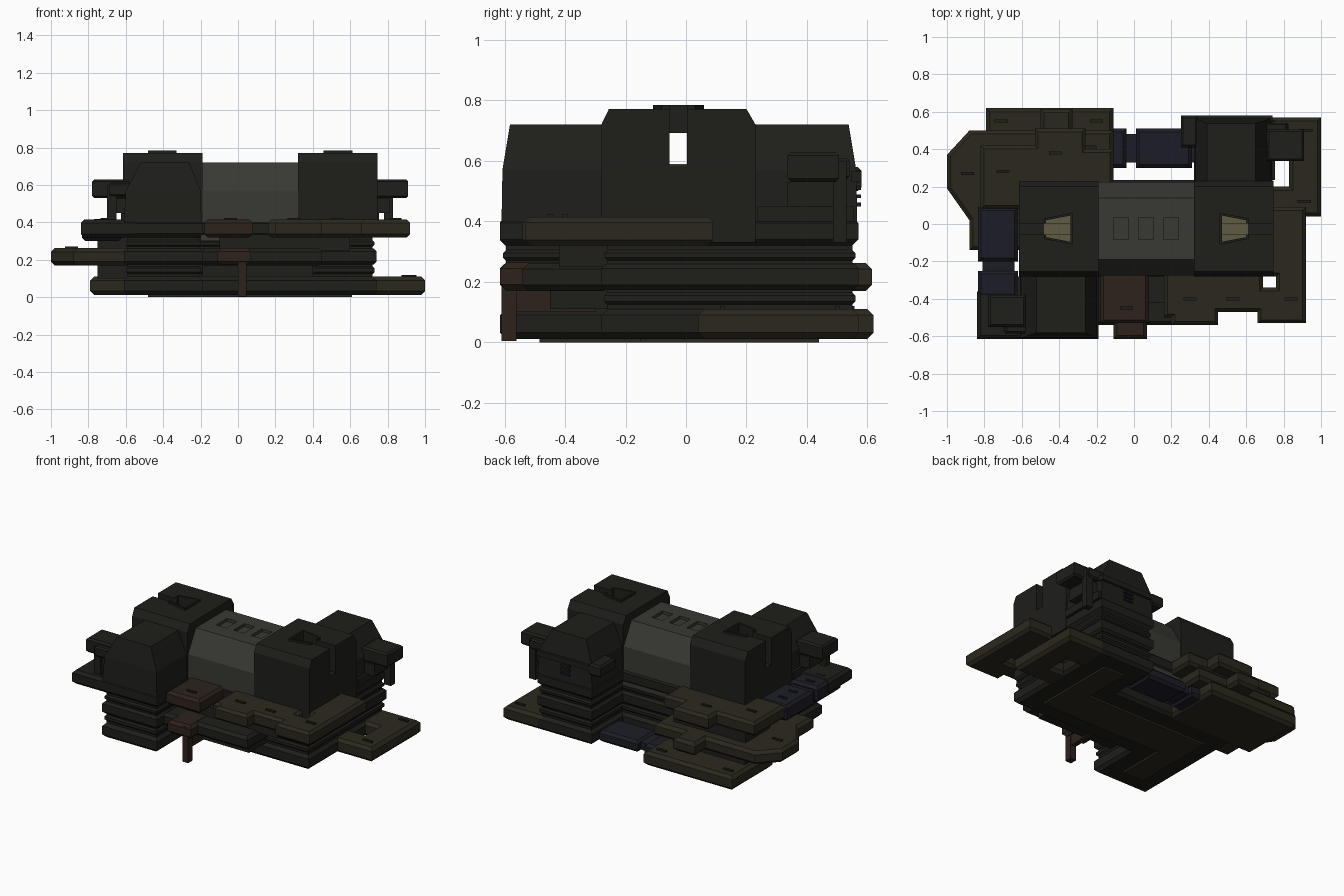
import bpy, bmesh

if "Cube" in bpy.data.objects:
    bpy.data.objects.remove(bpy.data.objects["Cube"])

def mat(name, r, g, b):
    m = bpy.data.materials.new(name)
    m.diffuse_color = (r, g, b, 1)
    m.use_nodes = True
    m.node_tree.nodes["Principled BSDF"].inputs["Base Color"].default_value = m.diffuse_color
    return m

DARK = mat("dark_metal", .013, .013, .011)
GREY = mat("grey_metal", .04, .04, .034)
OLIVE = mat("olive_deck", .024, .022, .012)
BLUE = mat("blue_walkway", .012, .012, .02)
RUST = mat("rust_deck", .026, .016, .011)
PALE = mat("pale_interior", .12, .105, .055)
CX, CY = .065, -.022   # the hull repeats when turned half round this point

def finish(name, bm, m):
    bmesh.ops.recalc_face_normals(bm, faces=bm.faces)
    me = bpy.data.meshes.new(name)
    bm.to_mesh(me)
    bm.free()
    ob = bpy.data.objects.new(name, me)
    bpy.context.collection.objects.link(ob)
    me.materials.append(m)
    return ob

def inset(pts, d):
    # mitred inset of an outline
    n = len(pts)
    area = sum(pts[i-1][0]*pts[i][1] - pts[i][0]*pts[i-1][1] for i in range(n))
    s = 1 if area > 0 else -1
    nrm = []
    for i in range(n):
        dx, dy = pts[(i+1) % n][0]-pts[i][0], pts[(i+1) % n][1]-pts[i][1]
        l = (dx*dx + dy*dy)**.5
        nrm.append((-dy/l*s, dx/l*s))
    out = []
    for i in range(n):
        (ax, ay), (bx, by) = nrm[i-1], nrm[i]
        k = d/(1 + ax*bx + ay*by)
        out.append((pts[i][0] + (ax+bx)*k, pts[i][1] + (ay+by)*k))
    return out

def prism(name, pts, lo, hi, m=DARK, axis='z', bevel=0):
    # extruded outline, optionally with chamfered upper and lower rims
    put = {'z': lambda a, b, t: (a, b, t), 'x': lambda a, b, t: (t, a, b)}[axis]
    levels = [(lo, pts), (hi, pts)]
    if bevel:
        small = inset(pts, bevel)
        levels = [(lo, small), (lo+bevel, pts), (hi-bevel, pts), (hi, small)]
    return loft(name, [[put(a, b, t) for a, b in p] for t, p in levels], m)

def loft(name, rows, m=DARK):
    bm = bmesh.new()
    loops = [[bm.verts.new(c) for c in row] for row in rows]
    bm.faces.new(loops[0])
    bm.faces.new(loops[-1])
    n = len(rows[0])
    for a, b in zip(loops, loops[1:]):
        for i in range(n):
            j = (i + 1) % n
            bm.faces.new((a[i], a[j], b[j], b[i]))
    return finish(name, bm, m)

def rect(x0, x1, y0, y1):
    return [(x0, y0), (x1, y0), (x1, y1), (x0, y1)]

def box(name, x0, x1, y0, y1, z0, z1, m=DARK, bevel=0):
    return prism(name, rect(x0, x1, y0, y1), z0, z1, m, bevel=bevel)

def turned(x0, x1, y0, y1):
    return 2*CX - x1, 2*CX - x0, 2*CY - y1, 2*CY - y0

def pair(name, x0, x1, y0, y1, z0, z1, m=DARK, bevel=0):
    box(name + "_front", x0, x1, y0, y1, z0, z1, m, bevel)
    box(name + "_back", *turned(x0, x1, y0, y1), z0, z1, m, bevel)

def cut(ob, cutter):
    mod = ob.modifiers.new("cut", 'BOOLEAN')
    mod.operation, mod.solver, mod.object = 'DIFFERENCE', 'EXACT', cutter
    bpy.context.view_layer.objects.active = ob
    bpy.ops.object.modifier_apply(modifier=mod.name)
    bpy.data.objects.remove(cutter)

# S-shaped hull: core, base and stacked ledges
HULL = [(-.61, -.615), (-.19, -.615), (-.19, -.28), (.74, -.28),
        (.74, .57), (.32, .57), (.32, .235), (-.61, .235)]
prism("hull_core", inset(HULL, .02), .06, .40)
prism("hull_base", HULL, .012, .11, DARK, bevel=.02)
prism("bottom_plate", inset(HULL, .13), 0, .03, OLIVE)
prism("hull_ledge_low", inset(HULL, .01), .125, .165, DARK, bevel=.01)
prism("hull_ledge_mid", HULL, .175, .26, DARK, bevel=.015)
prism("hull_ledge_high", inset(HULL, .01), .27, .305, DARK, bevel=.01)
prism("hull_top", HULL, .32, .415, DARK, bevel=.02)

# Lowest decks
prism("low_deck_right", [(.70, .04), (1, .04), (1, .57), (.70, .57), (.70, .34),
      (.83, .34), (.83, .2), (.70, .2)], .012, .11, OLIVE, bevel=.02)
box("low_deck_back", -.79, -.11, .18, .62, .012, .11, OLIVE, .02)

# Middle decks
prism("mid_deck_left", [(-.55, -.14), (-.88, -.14), (-.88, .02), (-1, .19), (-1, .37), (-.88, .5),
      (-.5, .5), (-.5, .615), (-.33, .615), (-.33, .5), (-.11, .5), (-.11, .18), (-.55, .18)],
      .17, .262, OLIVE, bevel=.02)
box("mid_deck_front", -.2, .45, -.54, -.25, .17, .262, DARK, .02)
box("mid_deck_stub", -.11, .07, -.615, -.4, .172, .264, RUST, .02)
box("mid_deck_support", -.19, .40, -.45, -.26, .11, .18)
box("front_strut", -.0, .045, -.61, -.56, .005, .25, RUST)
box("front_strut_brace", .005, .04, -.56, -.3, .10, .18, RUST)
box("left_deck_support", -.75, -.2, .15, .42, .10, .33)

# Upper decks
prism("high_deck_right", [(.16, -.24), (.16, -.5), (.2, -.5), (.2, -.54), (.45, -.54), (.45, -.47),
      (.66, -.47), (.66, -.53), (.92, -.53), (.92, .09), (.72, .09), (.72, -.28), (.76, -.28),
      (.76, -.34), (.69, -.34), (.69, -.24)], .32, .415, OLIVE, bevel=.018)
box("high_deck_front", -.18, .08, -.53, -.24, .32, .415, RUST, .018)
box("high_deck_support", -.1, .6, -.42, -.25, .25, .33)
prism("high_deck_left", [(-.58, .08), (-.82, .08), (-.82, .42), (-.53, .42), (-.53, .51),
      (-.26, .51), (-.26, .4), (-.11, .4), (-.11, .2), (-.58, .2)], .32, .415, OLIVE, bevel=.018)
box("high_deck_corner", -.84, -.55, -.615, -.36, .32, .415, DARK, .018)

# Blue walkways
for i, (a, b) in enumerate([(-.31, -.04), (.01, .31)]):
    box(f"back_walkway_{i}", a, b, .30, .51, .02, .1, BLUE, .018)
box("back_walkway_joint", -.15, .33, .33, .48, .035, .085, BLUE)
for i, (a, b) in enumerate([(-.2, .09), (-.5, -.25)]):
    box(f"side_walkway_{i}", -.835, -.62, a, b, .30, .41, BLUE, .018)
    for k in range(2):
        box(f"side_walkway_slot_{i}_{k}", -.77, -.71, a+.08+k*.11, a+.095+k*.11, .405, .418, BLUE)
box("side_walkway_joint", -.81, -.64, -.4, .1, .32, .385, BLUE)

# Towers with end slot and top opening
prof = [(-.28, .33), (.23, .33), (.23, .72), (.2, .772), (-.255, .772), (-.28, .72)]
for side, x0, x1, s in (("left", -.615, -.19, 1), ("right", .32, .745, -1)):
    t = prism(f"tower_{side}", prof, x0, x1, DARK, 'x')
    out = x0 if s > 0 else x1
    p, q = out + s*.145, out + s*.275
    hole = [(p, -.07), (p, .02), (q, .045), (q, -.095)]
    a, b = sorted((out - s*.05, p + s*.02))
    cut(t, box("cutter", a, b, -.055, .003, .59, .9))
    cut(t, box("cutter", x0-.05, x1+.05, -.055, .003, .585, .692))
    cut(t, prism("cutter", hole, .60, .9))
    # raised rim around the opening
    rim = prism(f"tower_rim_{side}", inset(hole, -.012), .765, .785)
    cut(rim, prism("cutter", hole, .7, .9))
    cut(rim, box("cutter", a, b, -.055, .003, .7, .9))
    lo, hi = sorted((p, q))
    floor = box(f"tower_floor_{side}", lo-.01, hi+.01, -.105, .055, .575, .604, PALE)
    cut(floor, box("cutter", lo-.1, hi+.1, -.055, .003, .59, .7))

# Bridge between the towers
bridge = prism("bridge", [(-.275, .3), (.225, .3), (.225, .57), (.14, .72), (-.19, .72), (-.275, .57)],
               -.2, .33, GREY, 'x')
cut(bridge, box("cutter", -.3, .4, -.055, .003, .585, .692))
for i in range(3):
    x = -.11 + i*.134
    cut(bridge, box("cutter", x, x+.08, -.083, .035, .70, .8))

# Side bays with sloped tops
shape = [(-.61, -.195, -.61, -.26, .4), (-.60, -.2, -.607, -.26, .57), (-.52, -.26, -.582, -.26, .72)]
loft("bay_front", [[(x, y, l[4]) for x, y in rect(*l[:4])] for l in shape])
loft("bay_back", [[(x, y, l[4]) for x, y in rect(*turned(*l[:4]))] for l in shape])

# Bay side pods, brackets, poles and vents
pair("bay_pod", -.78, -.58, -.55, -.38, .53, .63, DARK, .012)
pair("bay_pod_tip", -.69, -.57, -.585, -.47, .54, .61, DARK, .01)
pair("bay_bracket", -.68, -.58, -.56, -.38, .45, .53)
pair("bay_foot", -.625, -.58, -.6, -.28, .40, .45)
pair("bay_pole", -.70, -.65, -.575, -.53, .33, .6)
box("bay_back_side_pod", .25, .34, .41, .58, .5, .58, DARK, .012)
box("bay_back_beam", .27, .74, .545, .58, .53, .565)
for k in range(4):
    box(f"bay_vent_{k}", .49, .56, .55, .578, .45+k*.027, .462+k*.027, BLUE)

# Small deck latches
for i, (x, y, z) in enumerate([(.53, -.4, .412), (.84, -.4, .412), (.3, -.4, .412), (-.04, -.45, .412),
                               (-.42, .38, .412), (-.7, .28, .412), (-.89, .27, .26), (-.71, .55, .108),
                               (-.2, .55, .108), (.91, .12, .108), (.92, .5, .108)]):
    box(f"latch_{i}", x-.035, x+.035, y-.008, y+.008, z-.01, z+.012, DARK)
